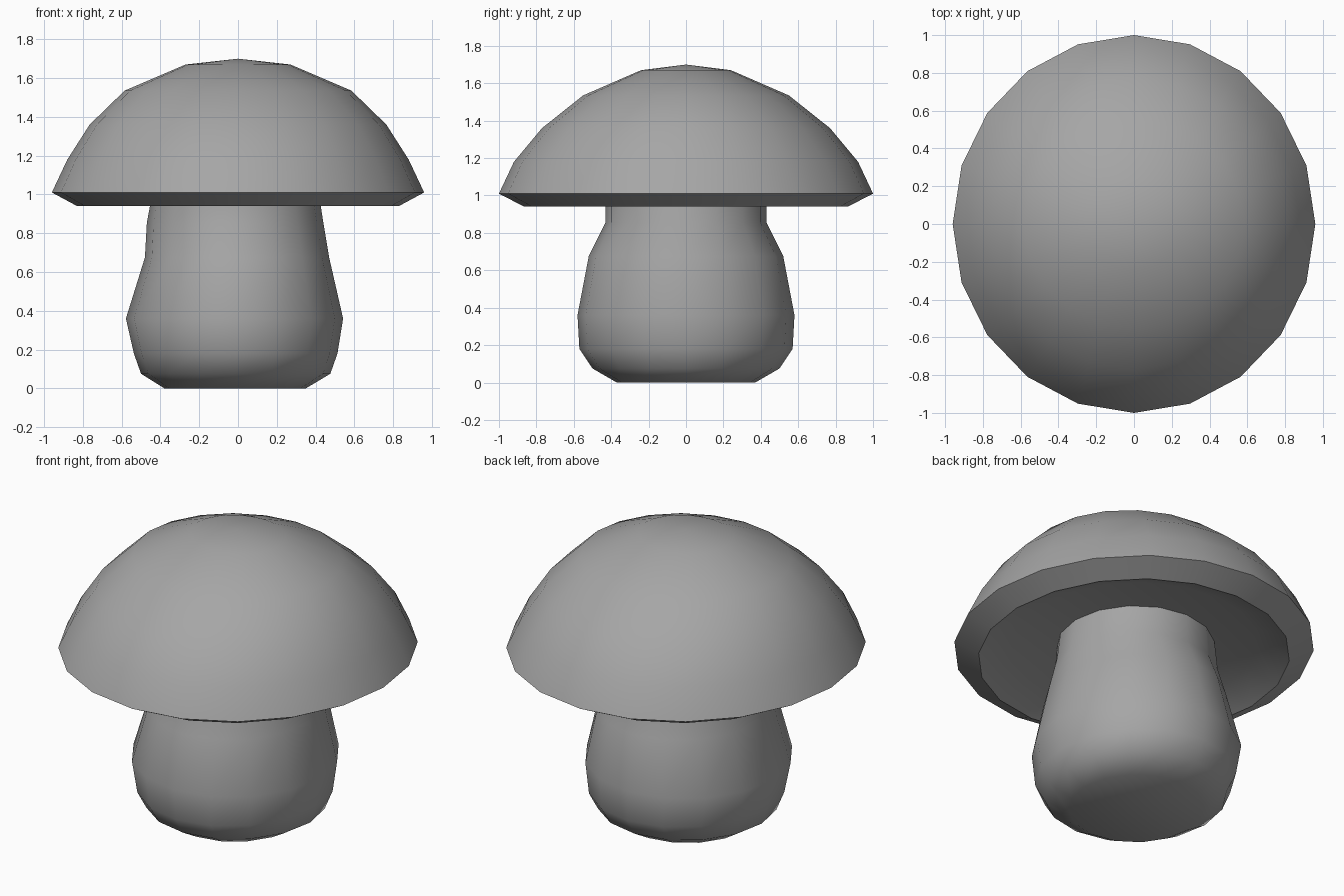
import bpy, math

cube = bpy.data.objects.get("Cube")
if cube:
    bpy.data.objects.remove(cube)

grey = bpy.data.materials.new("plain_grey")
grey.use_nodes = True
colour = (0.38, 0.38, 0.38, 1)
grey.diffuse_color = colour
grey.node_tree.nodes["Principled BSDF"].inputs["Base Color"].default_value = colour


def loft(name, rings, sides, angle):
    """Closed solid through oval rings (centre x, radius x, radius y, height)."""
    verts, faces = [], []
    for cx, rx, ry, z in rings:
        for i in range(sides):
            a = math.tau * i / sides
            verts.append((cx + rx * math.cos(a), ry * math.sin(a), z))
    for r in range(len(rings) - 1):
        for i in range(sides):
            j = (i + 1) % sides
            lo, hi = r * sides, (r + 1) * sides
            faces.append((lo + i, lo + j, hi + j, hi + i))
    faces.append(tuple(reversed(range(sides))))
    # Top closes to a point
    top = len(verts)
    cx, rx, ry, z = rings[-1]
    verts.append((cx, 0, z + 0.03))
    last = top - sides
    faces += [(last + i, last + (i + 1) % sides, top) for i in range(sides)]
    mesh = bpy.data.meshes.new(name)
    mesh.from_pydata(verts, [], faces)
    mesh.materials.append(grey)
    obj = bpy.data.objects.new(name, mesh)
    bpy.context.collection.objects.link(obj)
    bpy.ops.object.select_all(action="DESELECT")
    obj.select_set(True)
    bpy.context.view_layer.objects.active = obj
    bpy.ops.object.shade_smooth_by_angle(angle=math.radians(angle))
    return obj


# Domed cap with a bevelled rim and a shallow hollow underneath
loft("mushroom_cap", [
    (0, 0.66, 0.68, 1.02),
    (0, 0.83, 0.865, 0.94),
    (0, 0.96, 1.0, 1.01),
    (0, 0.88, 0.92, 1.18),
    (0, 0.765, 0.77, 1.36),
    (0, 0.585, 0.55, 1.535),
    (0, 0.27, 0.24, 1.67),
], 20, 35)

# Bulging stem, a little off centre, reaching up into the hollow
loft("mushroom_stem", [
    (-0.015, 0.365, 0.37, 0),
    (-0.012, 0.488, 0.5, 0.075),
    (-0.012, 0.525, 0.57, 0.18),
    (-0.018, 0.56, 0.58, 0.36),
    (-0.005, 0.475, 0.52, 0.675),
    (-0.015, 0.455, 0.43, 0.855),
    (-0.012, 0.425, 0.43, 1.03),
], 16, 40)
